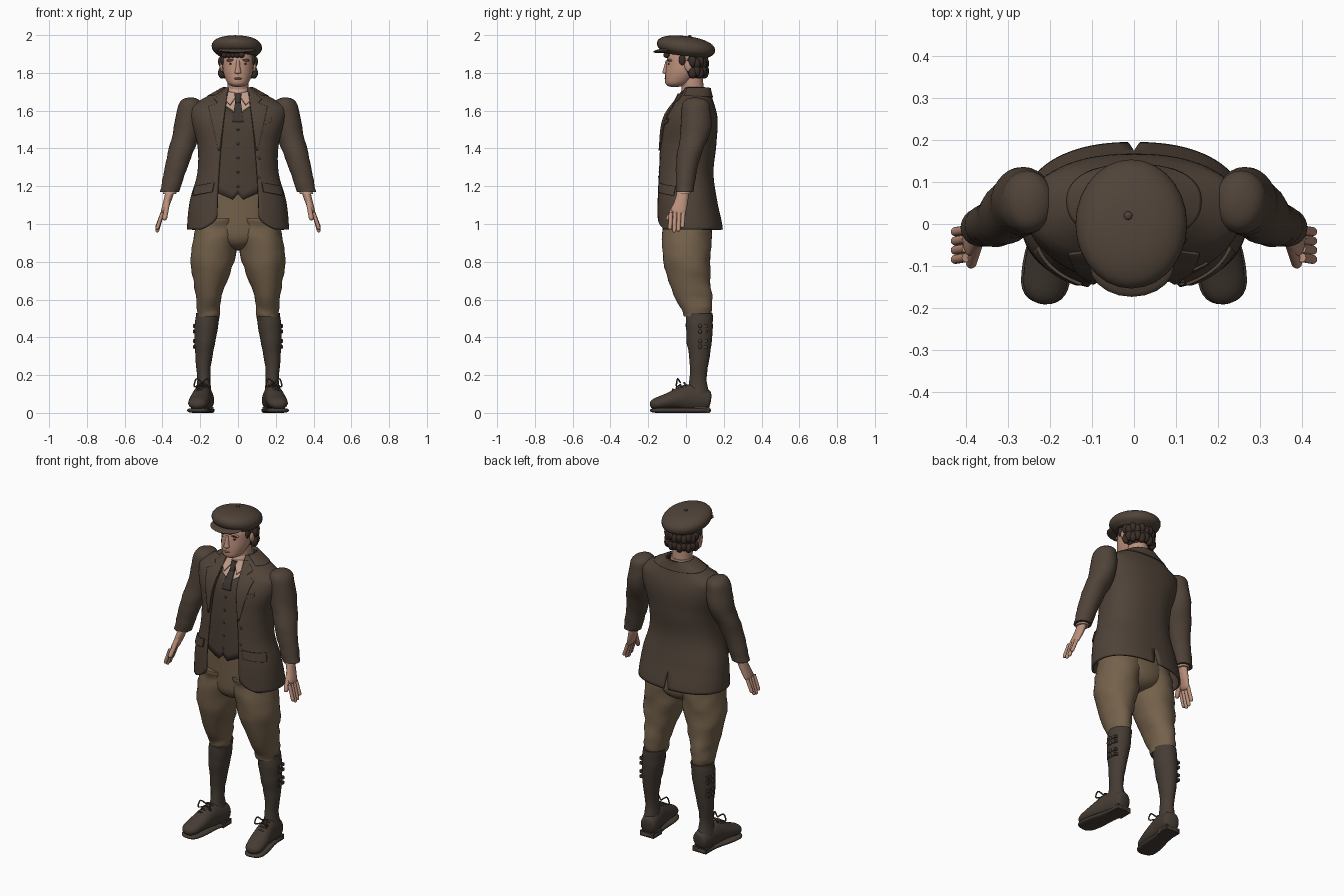
import bpy, bmesh, math
from mathutils import Vector, Matrix, noise

if "Cube" in bpy.data.objects:
    bpy.data.objects.remove(bpy.data.objects["Cube"], do_unlink=True)


def material(name, *rgb):
    mat = bpy.data.materials.new(name)
    mat.use_nodes = True
    mat.diffuse_color = (*rgb, 1)
    mat.node_tree.nodes["Principled BSDF"].inputs["Base Color"].default_value = (*rgb, 1)
    return mat


WOOL = material("brown wool", .08, .056, .04)
VEST = material("vest brown", .066, .047, .034)
CLOTH = material("tan cloth", .175, .12, .07)
LEATHER = material("dark leather", .06, .045, .034)
SKIN = material("skin", .5, .28, .2)
SHIRT = material("pale shirt", .53, .34, .26)
TIE = material("dark tie", .045, .035, .03)
HAIR = material("dark hair", .04, .026, .02)
LIPS = material("lips", .33, .15, .11)
UP, SIDE = Vector((0, 0, 1)), Vector((0, 1, 0))


def finish(name, bm, mat, mirror=False, thick=0):
    bmesh.ops.recalc_face_normals(bm, faces=bm.faces)
    mesh = bpy.data.meshes.new(name)
    bm.to_mesh(mesh)
    bm.free()
    mesh.materials.append(mat)
    mesh.shade_smooth()
    mesh.set_sharp_from_angle(angle=math.radians(50))
    ob = bpy.data.objects.new(name, mesh)
    bpy.context.scene.collection.objects.link(ob)
    if mirror:
        ob.modifiers.new("Mirror", "MIRROR")
    if thick:
        solidify = ob.modifiers.new("Solidify", "SOLIDIFY")
        solidify.thickness, solidify.offset = thick, 0


def curve(values, f):
    """Smooth curve through evenly spaced numbers or vectors, f from 0 to 1."""
    if not isinstance(values, list):
        return values
    last = len(values) - 1
    i = min(int(f * last), last - 1)
    t = f * last - i
    before, start, end, after = (values[max(0, min(last, i + k))] for k in (-1, 0, 1, 2))
    leave, arrive = (end - before) / 2, (after - start) / 2
    ease = t * t * (3 - 2 * t)
    return start + ease * (end - start) + t * (1 - t) ** 2 * leave - t * t * (1 - t) * arrive


def skin_grid(grid, closed):
    bm = bmesh.new()
    rings = [[bm.verts.new(p) for p in ring] for ring in grid]
    count = len(rings[0])
    for low, high in zip(rings, rings[1:]):
        for j in range(count if closed else count - 1):
            k = (j + 1) % count
            bm.faces.new((low[j], low[k], high[k], high[j]))
    if closed:
        bm.faces.new(rings[0])
        bm.faces.new(rings[-1])
    return bm


def power(value, e):
    return math.copysign(abs(value) ** (2 / e), value)


def dome(distance, length):
    """Shrink factor that rounds off an end."""
    return math.sqrt(max(0, 1 - (1 - distance / length) ** 2)) if distance < length else 1


def loft(name, path, wide, deep, mat, mirror=False, up=None, e=2, ends=(0, 0), folds=0, lean=0, steps=24, sides=28):
    """Body along a path; rings lie flat unless up is given."""
    path = [Vector(p) for p in path]
    stations = [(1 - math.cos(math.pi * i / steps)) / 2 for i in range(steps + 1)]
    mid = [curve(path, f) for f in stations]
    grid = []
    for i, f in enumerate(stations):
        u, v = Vector((1, 0, 0)), SIDE
        if up:
            along = (mid[min(i + 1, steps)] - mid[max(i - 1, 0)]).normalized()
            u = up.cross(along).normalized()
            v = along.cross(u)
        shrink = max(dome(f, ends[0]) * dome(1 - f, ends[1]), .02)
        u, v = u * curve(wide, f) * shrink, v * curve(deep, f) * shrink
        ring = []
        for j in range(sides):
            angle = math.tau * j / sides
            out = u * power(math.cos(angle), e) + v * power(math.sin(angle), e)
            p = mid[i] + out
            p += out.normalized() * folds * noise.noise(Vector((p.x * 9, p.y * 9, p.z * 24)))
            ring.append(p - UP * p.y * lean)
        grid.append(ring)
    finish(name, skin_grid(grid, True), mat, mirror)


def solid(name, loc, size, mat, mirror=False, box=False, tilt=0):
    bm = bmesh.new()
    place = Matrix.Translation(loc) @ Matrix.Rotation(tilt, 4, "X") @ Matrix.Diagonal((*size, 1))
    if box:
        bmesh.ops.create_cube(bm, size=2, matrix=place)
    else:
        bmesh.ops.create_uvsphere(bm, u_segments=20, v_segments=12, radius=1, matrix=place)
    finish(name, bm, mat, mirror)


# Jacket body profile, from hem to collar
HEM, COLLAR, SHOULDER, ROUND = .97, 1.72, 1.62, 2.3
WIDTH = [.265, .25, .21, .21, .25, .25]
FRONT = [-.155, -.155, -.15, -.14, -.11, -.01]
BACK = [.19, .16, .14, .155, .16, .12]


def half_width(z):
    full = curve(WIDTH, (z - HEM) / (COLLAR - HEM))
    slope = max(0, (z - SHOULDER) / (COLLAR - SHOULDER))
    return full + (.075 - full) * slope


def opening(z):
    f = (z - HEM) / (COLLAR - HEM)
    return .11 - .06 * f * f + .09 * max(0, 1 - f * 10) ** 2


def turn(x, z):
    return math.asin(min(max(x, 0) / half_width(z), .98) ** (ROUND / 2))


def on_body(angle, z, off=0):
    f = (z - HEM) / (COLLAR - HEM)
    front, back = curve(FRONT, f), curve(BACK, f)
    x = (half_width(z) + off) * abs(power(math.sin(angle), ROUND))
    y = (front + back) / 2 - ((back - front) / 2 + off) * power(math.cos(angle), ROUND)
    return Vector((x, y, z))


def sample(line, f):
    f *= len(line) - 1
    i = min(int(f), len(line) - 2)
    return Vector(line[i]).lerp(Vector(line[i + 1]), f - i)


def patch(name, top, bottom, off, mat, mirror=True, angles=False):
    """Cloth panel on the body between two lines of (x or angle, z)."""
    grid = []
    for i in range(31):
        a, b = sample(top, i / 30), sample(bottom, i / 30)
        line = [a.lerp(b, j / 12) for j in range(13)]
        grid.append([on_body(p.x if angles else turn(p.x, p.y), p.y, off) for p in line])
    finish(name, skin_grid(grid, False), mat, mirror, .007)


coat = []
for i in range(51):
    z = HEM + (COLLAR - HEM) * i / 50
    first = turn(opening(z), z)
    last = math.pi - turn(.015 * max(0, 1 - i / 7), z)
    coat.append([on_body(first + (last - first) * j / 32, z) for j in range(33)])
finish("jacket_body", skin_grid(coat, False), WOOL, True, .011)
edge = [(.07, 1.7), (.12, 1.66), (.1, 1.64), (.15, 1.62), (.13, 1.53), (.1, 1.39)]
patch("lapel", [(opening(z), z) for x, z in edge], edge, .009, WOOL)
patch("jacket_collar", [(.9, COLLAR), (math.pi, COLLAR)], [(.9, 1.68), (math.pi, 1.67)], .008, WOOL, angles=True)
patch("pocket_flap", [(.12, 1.22), (.22, 1.2)], [(.13, 1.17), (.23, 1.15)], .009, WOOL)
patch("breast_pocket", [(.1, 1.53), (.17, 1.56)], [(.1, 1.51), (.17, 1.54)], .008, WOOL, mirror=False)
for z in (1.25, 1.35):
    solid("jacket_button", on_body(turn(.11, z), z, .008), (.008, .004, .008), LEATHER)

# Vest, shirt and tie
patch("vest", [(0, 1.57), (.03, 1.6), (.13, 1.66)], [(0, 1.16), (.03, 1.13), (.15, 1.18)], -.014, VEST)
for i in range(5):
    z = 1.2 + i * .075
    solid("vest_button", on_body(0, z, -.009), (.007, .004, .007), LEATHER)
patch("shirt_front", [(0, 1.7), (.06, 1.7)], [(0, 1.5), (.11, 1.5)], -.019, SHIRT)
loft("shirt_collar", [(0, .035, 1.65), (0, .04, COLLAR)], [.075, .06], [.08, .06], SHIRT)
patch("collar_point", [(0, 1.69), (.05, 1.7)], [(.04, 1.63), (.06, 1.65)], .005, SHIRT)
patch("tie", [(0, 1.66), (.014, 1.66)], [(0, 1.54), (.03, 1.54)], -.009, TIE)
loft("tie_knot", [(0, -.03, 1.69), (0, -.056, 1.64)], [.02, .012], .014, TIE)

# Sleeves, cuffs and hands
arm = [(.25, .05, 1.67), (.27, .05, 1.5), (.32, .01, 1.33), (.36, -.01, 1.17)]
loft("sleeve", arm, [.06, .07, .07, .06, .05], [.07, .08, .07, .055, .045], WOOL, True, ends=(.12, 0), folds=.007)
loft("shirt_cuff", [(.355, -.01, 1.2), (.362, -.013, 1.16)], .035, .037, SHIRT, True)
palm = [(.355, -.01, 1.19), (.375, -.025, 1.12), (.4, -.045, 1.05)]
loft("palm", palm, [.024, .02, .013], [.028, .035, .04], SKIN, True, SIDE, ends=(0, .2))
for k, tip in enumerate((.97, .955, .96, .98)):
    y = .022 * k - .08
    loft("finger", [(.4, y, 1.06), (.43, y - .005, tip)], .01, .011, SKIN, True, SIDE, ends=(0, .2), sides=12)
loft("thumb", [(.37, -.04, 1.13), (.39, -.1, 1.02)], .013, .013, SKIN, True, SIDE, ends=(0, .2), sides=12)

# Baggy breeches
loft("breeches_seat", [(0, 0, 1.2), (0, .01, .86)], [.19, .21, .2, .1], .13, CLOTH, ends=(0, .3))
leg = [(.1, 0, 1.03), (.14, .01, .77), (.16, .06, .51)]
loft("breeches_leg", leg, [.11, .12, .11, .07, .06], [.13, .13, .12, .1, .07], CLOTH, True, folds=.012, sides=40)

# Gaiters with side straps
shin = [(.16, .07, .53), (.18, .07, .3), (.18, .06, .08)]
loft("gaiter", shin, [.064, .06, .045, .035, .045], [.07, .07, .055, .045, .07], LEATHER, True, folds=.005)
for z in (.46, .43, .38, .35):
    solid("gaiter_strap", (.22, .085, z), (.012, .03, .008), LEATHER, True, box=True)
    solid("gaiter_buckle", (.232, .075, z), (.007, .01, .011), LEATHER, True)

# Boots: upper, sole, heel and laces
foot = [(.17, .13, .06), (.19, 0, .08), (.22, -.19, .04)]
loft("boot", foot, [.045, .05, .05, .055, .045], [.05, .065, .07, .04, .03], LEATHER, True, UP, ends=(.1, .15))
sole = [(x, y, .013) for x, y, z in foot]
loft("sole", sole, [.05, .05, .05, .06, .05], .013, LEATHER, True, UP, e=3, ends=(.1, .15))
solid("boot_heel", (.176, .085, .015), (.045, .04, .015), LEATHER, True, box=True)
for i in range(4):
    x, y, z = .19 + .004 * i, -.02 * i, .16 - .012 * i
    lace = [(x - .025, y, z - .015), (x, y - .01, z), (x + .025, y, z - .015)]
    loft("lace", lace, .005, .005, LEATHER, True, UP, sides=8)
for s in (-1, 1):
    bow = [(.19 + s * reach, -.03 - reach / 2, z) for reach, z in ((0, .16), (.03, .18), (.04, .14), (0, .15))]
    loft("lace_bow", bow, .004, .004, LEATHER, True, SIDE, sides=8)

# Head and face
loft("neck", [(0, .04, 1.64), (0, .03, 1.8)], .056, .058, SKIN)
skull = [(0, -.06, 1.725), (0, -.02, 1.79), (0, 0, 1.86), (0, 0, 1.95)]
loft("head", skull, [.045, .075, .083, .08], [.05, .09, .103, .09], SKIN, ends=(.15, .3))
loft("nose", [(0, -.097, 1.866), (0, -.108, 1.795)], [.009, .012, .02], [.01, .015, .02], SKIN, ends=(0, .2))
solid("brow_ridge", (.036, -.083, 1.866), (.026, .013, .008), SKIN, True)
solid("eyebrow", (.037, -.091, 1.868), (.022, .007, .004), HAIR, True)
solid("eye", (.034, -.09, 1.848), (.014, .006, .004), HAIR, True)
solid("mouth", (0, -.105, 1.77), (.022, .009, .006), LIPS)
solid("ear", (.086, .012, 1.835), (.011, .02, .03), SKIN, True, tilt=.2)

# Wavy hair
solid("hair_back", (0, .035, 1.845), (.095, .08, .09), HAIR)
for i in range(22):
    angle = math.pi * (i % 11) / 10
    z = 1.86 - .05 * (i // 11) - .01 * (i % 2)
    solid("hair_lock", (.086 * math.cos(angle), .035 + .066 * math.sin(angle), z), (.02, .022, .03), HAIR)
solid("sideburn", (.08, -.02, 1.87), (.012, .018, .03), HAIR, True)
for i in range(5):
    solid("fringe_lock", (.022 * i - .07, -.074 - .007 * i, 1.895), (.017, .018, .016), HAIR)

# Flat cap, higher at the front
crown = [(0, 0, 1.89), (-.014, 0, 1.995)]
loft("cap_crown", crown, [.1, .13, .13, .12], [.11, .15, .15, .13], WOOL, ends=(0, .5), lean=.12)
solid("cap_brim", (-.005, -.1, 1.92), (.1, .074, .013), WOOL, tilt=.12)
solid("cap_button", (-.014, .02, 1.994), (.01, .01, .006), WOOL)
